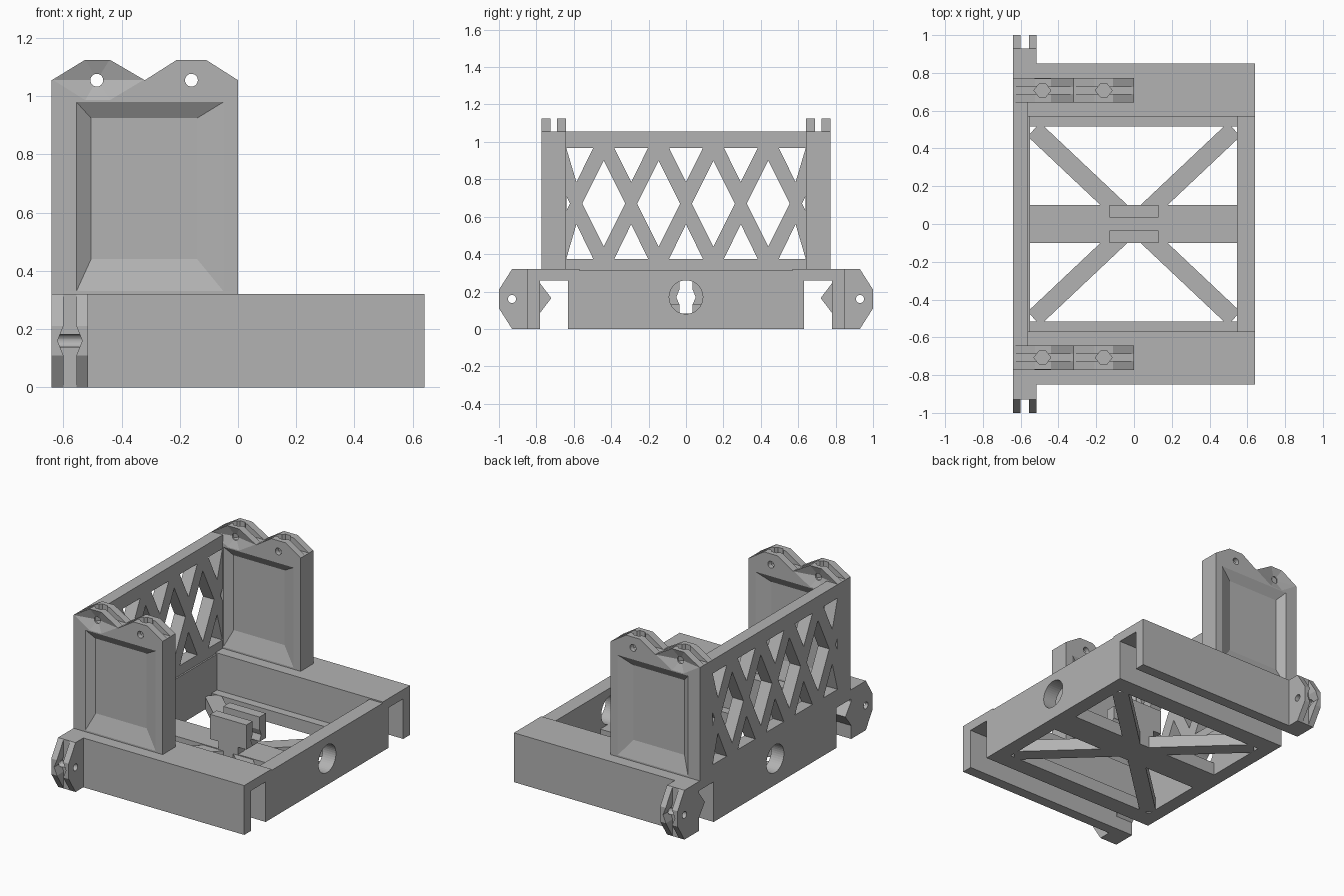
import bpy, bmesh, math
from mathutils import Matrix

cube = bpy.data.objects.get("Cube")
if cube:
    bpy.data.objects.remove(cube, do_unlink=True)

grey = bpy.data.materials.new("plain grey")
grey.use_nodes = True
grey.diffuse_color = (0.45, 0.45, 0.45, 1)
grey.node_tree.nodes["Principled BSDF"].inputs["Base Color"].default_value = (0.45, 0.45, 0.45, 1)


def make(name, bm):
    bmesh.ops.recalc_face_normals(bm, faces=bm.faces[:])
    mesh = bpy.data.meshes.new(name)
    bm.to_mesh(mesh)
    bm.free()
    mesh.materials.append(grey)
    ob = bpy.data.objects.new(name, mesh)
    bpy.context.collection.objects.link(ob)
    return ob


def loft(name, axis, low, lo, high, hi):
    """Solid between two outlines lying across an axis."""
    def place(p, d):
        return {"x": (d, p[0], p[1]), "y": (p[0], d, p[1]), "z": (p[0], p[1], d)}[axis]
    bm = bmesh.new()
    a = [bm.verts.new(place(p, lo)) for p in low]
    b = [bm.verts.new(place(p, hi)) for p in high]
    bm.faces.new(a)
    bm.faces.new(b)
    for i in range(len(a)):
        j = (i + 1) % len(a)
        bm.faces.new((a[i], a[j], b[j], b[i]))
    return make(name, bm)


def prism(name, axis, pts, lo, hi):
    lo, hi = min(lo, hi), max(lo, hi)
    return loft(name, axis, pts, lo, pts, hi)


def rect(x0, x1, z0, z1):
    return [(x0, z0), (x1, z0), (x1, z1), (x0, z1)]


def box(name, x0, x1, y0, y1, z0, z1):
    return prism(name, "z", rect(x0, x1, y0, y1), z0, z1)


def disc(cx, cz, r, n=24):
    return [(cx + r * math.cos(math.tau * i / n), cz + r * math.sin(math.tau * i / n))
            for i in range(n)]


def cut(ob, cutters):
    for c in cutters:
        c.hide_render = True
        mod = ob.modifiers.new("cut", "BOOLEAN")
        mod.operation, mod.solver, mod.object = "DIFFERENCE", "EXACT", c
    bpy.context.view_layer.update()
    mesh = bpy.data.meshes.new_from_object(
        ob.evaluated_get(bpy.context.evaluated_depsgraph_get()))
    ob.modifiers.clear()
    ob.data = mesh
    for c in cutters:
        bpy.data.objects.remove(c, do_unlink=True)


for s, side in ((-1, "right"), (1, "left")):
    # Side rail, an upside-down channel
    prism(side + "_rail", "x", [(s * y, z) for y, z in (
        (0.57, 0), (0.63, 0), (0.63, 0.26), (0.78, 0.26),
        (0.78, 0), (0.85, 0), (0.85, 0.32), (0.57, 0.32))], -0.64, 0.64)
    prism(side + "_rail_catch", "x", [(s * y, z) for y, z in (
        (0.785, 0.08), (0.72, 0.165), (0.785, 0.25))], -0.64, -0.515)

    # Hinge lug on the rail end
    lug = prism(side + "_rail_lug", "x", [(s * y, z) for y, z in (
        (0.84, 0), (0.93, 0), (1, 0.11), (1, 0.21), (0.93, 0.32), (0.84, 0.32))],
        -0.64, -0.515)
    pocket = [(-0.6, -0.1), (-0.6, 0.11), (-0.62, 0.16), (-0.6, 0.21), (-0.6, 0.4),
              (-0.555, 0.4), (-0.555, 0.21), (-0.535, 0.16), (-0.555, 0.11), (-0.555, -0.1)]
    cut(lug, [prism("slot", "y", pocket, s * 0.93, s * 1.1),
              prism("pin_hole", "x", disc(s * 0.93, 0.16, 0.022), -0.7, -0.4)])

    # Upright side panel with a double-peaked top
    panel = prism(side + "_panel", "y", [
        (-0.64, 0.31), (0, 0.31), (0, 1.055), (-0.11, 1.125), (-0.21, 1.125),
        (-0.32, 1.055), (-0.44, 1.125), (-0.525, 1.125), (-0.64, 1.055)],
        s * 0.642, s * 0.772)
    mid = s * 0.707
    cutters = [box("slot", -0.7, 0.1, mid - 0.018, mid + 0.018, 1.056, 1.2)]
    for x in (-0.485, -0.16):
        cutters.append(prism("pin_hole", "y", disc(x, 1.055, 0.022), s * 0.5, s * 0.9))
        cutters.append(prism("pin_pocket", "z", [
            (x - 0.045, mid), (x - 0.018, mid - 0.034), (x + 0.018, mid - 0.034),
            (x + 0.045, mid), (x + 0.018, mid + 0.034), (x - 0.018, mid + 0.034)], 1.02, 1.2))
    hexagon = [(-0.635, 1.055), (-0.525, 0.986), (-0.44, 0.986),
               (-0.325, 1.055), (-0.44, 1.127), (-0.525, 1.127)]
    small = [(-0.485 + (x + 0.485) * 0.15, 1.055 + (z - 1.055) * 0.15) for x, z in hexagon]
    for d in (-1, 1):
        # Dished recess and faceted hinge dent on both faces
        face = mid + d * 0.0652
        cutters.append(loft("dish", "y", rect(-0.555, -0.05, 0.33, 0.98), face,
                            rect(-0.505, -0.14, 0.44, 0.925), face - d * 0.035))
        cutters.append(loft("dent", "y", hexagon, face, small, face - d * 0.025))
    cut(panel, cutters)

# End walls with round openings
for name, x0, x1 in (("front_end_wall", 0.545, 0.64), ("tall_wall_base", -0.64, -0.55)):
    wall = box(name, x0, x1, -0.575, 0.575, 0, 0.312)
    cut(wall, [prism("opening", "x", disc(0, 0.17, 0.09, 40), x0 - 0.1, x1 + 0.1)])

# Tall lattice wall
lattice = box("lattice_wall", -0.64, -0.56, -0.645, 0.645, 0.312, 1.055)
holes = []
pitch = 0.293


def hole(pts):
    pts = [(max(-0.64, min(0.64, y)), z) for y, z in pts]
    holes.append(prism("lattice_hole", "x", pts, -0.8, -0.4))


for i in range(4):
    y = (i - 1.5) * pitch
    hole([(y - 0.115, 0.67), (y, 0.44), (y + 0.115, 0.67), (y, 0.9)])
for i in range(-2, 3):
    y = i * pitch
    for base, tip in ((0.967, 0.785), (0.375, 0.56)):
        hole([(y - 0.09, base), (y + 0.09, base), (y, tip)])
for s in (-1, 1):
    hole([(s * 0.62, 0.67), (s * 0.64, 0.71), (s * 0.64, 0.63)])
cut(lattice, holes)

# Floor frame, centre beam and diagonal braces
for s, side in ((-1, "right"), (1, "left")):
    box(side + "_floor_strip", -0.56, 0.55, min(s * 0.515, s * 0.575),
        max(s * 0.515, s * 0.575), 0, 0.08)
    length = math.hypot(0.53, 0.5)
    for t in (-1, 1):
        brace = box("diagonal_brace", 0.08, length, -0.049, 0.049, 0, 0.078)
        brace.data.transform(Matrix.Rotation(math.atan2(s * 0.5, t * 0.53), 4, "Z"))
box("centre_beam", -0.56, 0.55, -0.1, 0.1, 0, 0.083)

# Centre clip: two T-shaped jaws with a grooved inner face
for s, side in ((-1, "right"), (1, "left")):
    jaw = prism(side + "_clip_jaw", "y", [
        (-0.07, 0.07), (0.07, 0.07), (0.07, 0.13), (0.13, 0.13), (0.13, 0.29),
        (-0.13, 0.29), (-0.13, 0.13), (-0.07, 0.13)], s * 0.035, s * 0.1)
    cut(jaw, [prism("groove", "x", disc(0, 0.17, 0.052, 8), -0.3, 0.3)])
